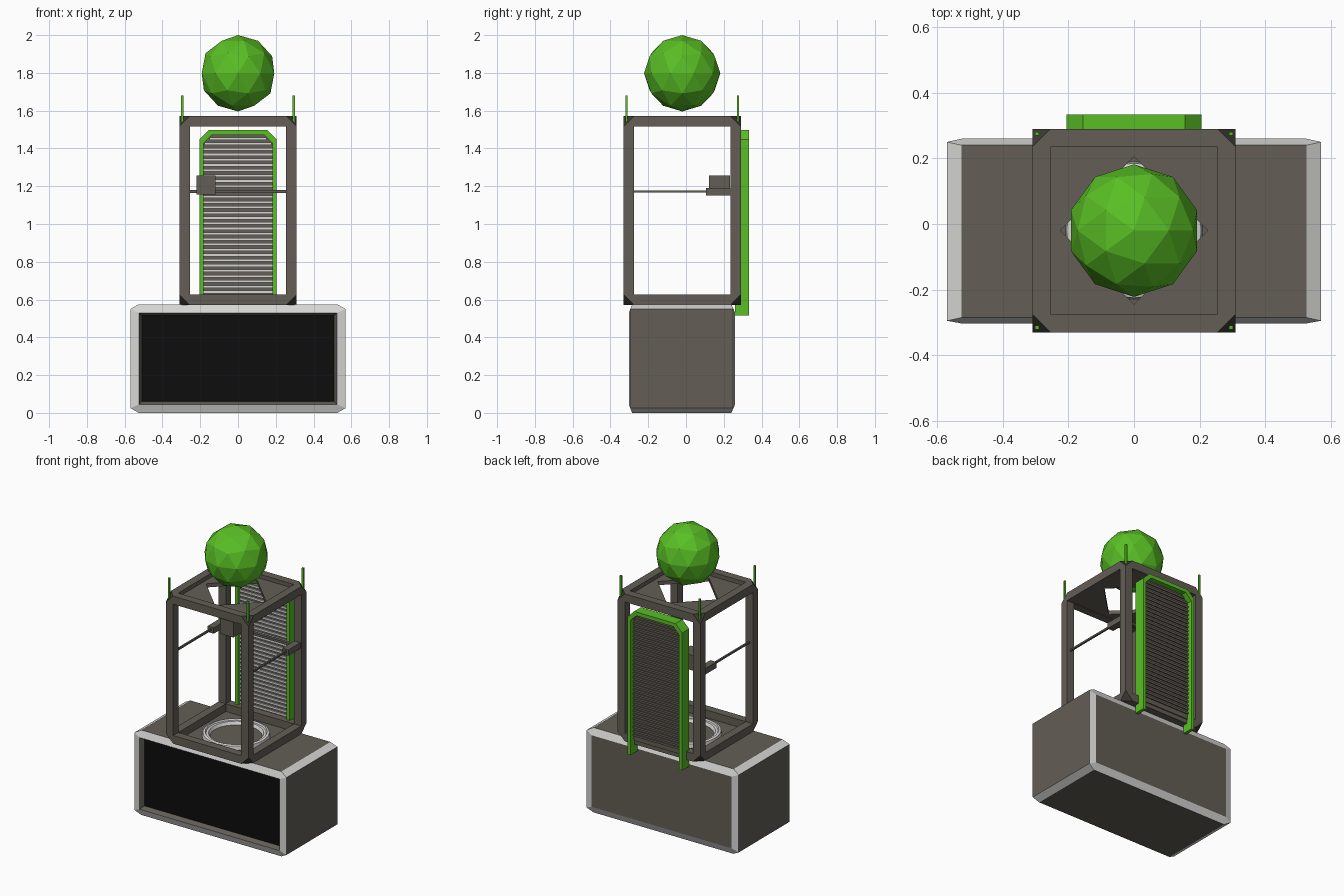
import bpy, bmesh, math
from mathutils import Vector

if "Cube" in bpy.data.objects:
    bpy.data.objects.remove(bpy.data.objects["Cube"])


def mat(name, rgb):
    m = bpy.data.materials.new(name)
    m.diffuse_color = (*rgb, 1)
    m.use_nodes = True
    m.node_tree.nodes["Principled BSDF"].inputs["Base Color"].default_value = m.diffuse_color
    return m


BODY = mat("warm grey", (0.125, 0.112, 0.092))
DARK = mat("dark grey", (0.045, 0.041, 0.034))
LIGHT = mat("light grey", (0.68, 0.68, 0.67))
BLACK = mat("black", (0.004, 0.004, 0.004))
GREEN = mat("green", (0.1, 0.52, 0.018))


def finish(name, bm, *mats):
    bmesh.ops.recalc_face_normals(bm, faces=bm.faces)
    me = bpy.data.meshes.new(name)
    bm.to_mesh(me)
    bm.free()
    ob = bpy.data.objects.new(name, me)
    bpy.context.collection.objects.link(ob)
    for m in mats:
        me.materials.append(m)
    return ob


def add_box(bm, x, y, z):
    r = bmesh.ops.create_cube(bm, size=1)
    for v in r["verts"]:
        v.co = [a + (b - a) * (c + 0.5) for (a, b), c in zip((x, y, z), v.co)]


def box(name, x, y, z, m):
    bm = bmesh.new()
    add_box(bm, x, y, z)
    return finish(name, bm, m)


def hull(points):
    bm = bmesh.new()
    for p in points:
        bm.verts.new(p)
    bmesh.ops.convex_hull(bm, input=bm.verts)
    bmesh.ops.dissolve_limit(bm, angle_limit=0.01, verts=bm.verts, edges=bm.edges)
    bmesh.ops.recalc_face_normals(bm, faces=bm.faces)
    # slanted faces get the second material
    for f in bm.faces:
        f.material_index = 0 if max(abs(c) for c in f.normal) > 0.995 else 1
    return bm


def grid(xs, ys, zs):
    return [(x, y, z) for x in xs for y in ys for z in zs]


def prism(name, outline, y0, y1, m, axis="y"):
    bm = bmesh.new()
    pts = [(a, y0, b) if axis == "y" else (a, b, y0) for a, b in outline]
    f = bm.faces.new([bm.verts.new(p) for p in pts])
    r = bmesh.ops.extrude_face_region(bm, geom=[f])
    d = Vector((0, y1 - y0, 0) if axis == "y" else (0, 0, y1 - y0))
    for v in r["geom"]:
        if isinstance(v, bmesh.types.BMVert):
            v.co += d
    return finish(name, bm, m)


# base cabinet with chamfers and a recessed front screen
bm = hull(grid((-.57, .57), (-.295, .25), (.025, .55))
          + grid((-.525, .525), (-.285, .24), (0, .575))
          + grid((-.525, .525), (-.303, .26), (.045, .53)))
front = min(bm.faces, key=lambda f: f.normal.y)
bmesh.ops.inset_individual(bm, faces=[front], thickness=0.022, depth=-0.03)
front.material_index = 2
for e in front.edges:
    for f in e.link_faces:
        if f != front:
            f.material_index = 0
finish("base_cabinet", bm, BODY, LIGHT, BLACK)

# open cage: cube with cut corners and three square tunnels
CX, CY, CZ = (-.31, .31), (-.33, .29), (.572, 1.572)
T = 0.055
pts = []
for p in grid(CX, CY, CZ):
    mid = (0, -.02, 1.07)
    for i in range(3):
        q = list(p)
        q[i] += T if p[i] < mid[i] else -T
        pts.append(q)
cage = finish("cage", hull(pts), BODY, DARK)
for i in range(3):
    spans = [(a + T, b - T) for a, b in (CX, CY, CZ)]
    spans[i] = (-3, 3)
    cutter = box("cutter", *spans, BODY)
    cutter.hide_render = True
    mod = cage.modifiers.new("tunnel", 'BOOLEAN')
    mod.operation = 'DIFFERENCE'
    mod.solver = 'EXACT'
    mod.object = cutter
    bpy.context.view_layer.objects.active = cage
    bpy.ops.object.modifier_apply(modifier=mod.name)
    bpy.data.objects.remove(cutter)

# corner plates leaving a diamond opening, with a narrow lip
for sx in (-1, 1):
    for sy in (-1, 1):
        tri = [(sx * .225, -.02), (sx * .255, -.02), (sx * .255, -.02 + sy * .255),
               (0, -.02 + sy * .255), (0, -.02 + sy * .225)]
        prism("corner_plate", tri, 1.52, 1.545, BODY, "z")

# floating faceted ball
bm = bmesh.new()
bmesh.ops.create_icosphere(bm, subdivisions=2, radius=0.202)
bmesh.ops.translate(bm, verts=bm.verts, vec=(0, -.02, 1.798))
finish("ball", bm, GREEN)

# antenna pins on the cage corners
for x in (-.295, .295):
    for y in (-.315, .275):
        box("pin", (x - .006, x + .006), (y - .006, y + .006), (1.51, 1.68), GREEN)

# ring on the cage floor
bm = bmesh.new()
N = 32
profile = [(.21, .572), (.205, .6), (.19, .605), (.185, .595), (.17, .595), (.158, .572)]
rows = [[bm.verts.new((r * math.cos(2 * math.pi * k / N), -.02 + r * math.sin(2 * math.pi * k / N), z))
         for r, z in profile] for k in range(N)]
for k in range(N):
    a, b = rows[k], rows[(k + 1) % N]
    for j in range(len(profile)):
        n = (j + 1) % len(profile)
        bm.faces.new((a[j], b[j], b[n], a[n]))
finish("floor_ring", bm, LIGHT)


# green arch around the rear panel
def arch(w, z0, z1, c):
    return [(-w, z0), (-w, z1 - c), (-w + c, z1), (w - c, z1), (w, z1 - c), (w, z0)]


prism("rear_arch", arch(.205, .515, 1.497, .05) + arch(.183, .515, 1.472, .045)[::-1], .26, .334, GREEN)

# ribbed rear panel
prism("rear_panel", arch(.186, .6, 1.475, .045), .287, .297, BODY)
front_ribs, back_ribs = bmesh.new(), bmesh.new()
for k in range(30):
    z = .633 + k * .028
    w = min(.183, .183 - (z + .015 - 1.427))
    add_box(front_ribs, (-w, w), (.279, .288), (z, z + .014))
    add_box(back_ribs, (-w, w), (.296, .304), (z, z + .014))
finish("front_ribs", front_ribs, LIGHT)
finish("back_ribs", back_ribs, BODY)

# gantry: side rods with carriages, cross rod and tool head
for s in (-1, 1):
    a, b = sorted((s * .275, s * .287))
    box("side_rod", (a, b), (-.29, .25), (1.166, 1.178), BODY)
    a, b = sorted((s * .257, s * .303))
    box("carriage", (a, b), (.107, .235), (1.15, 1.19), BODY)
box("cross_rod", (-.28, .28), (.205, .225), (1.164, 1.18), BODY)
box("tool_head", (-.22, -.12), (.122, .232), (1.155, 1.258), BODY)
